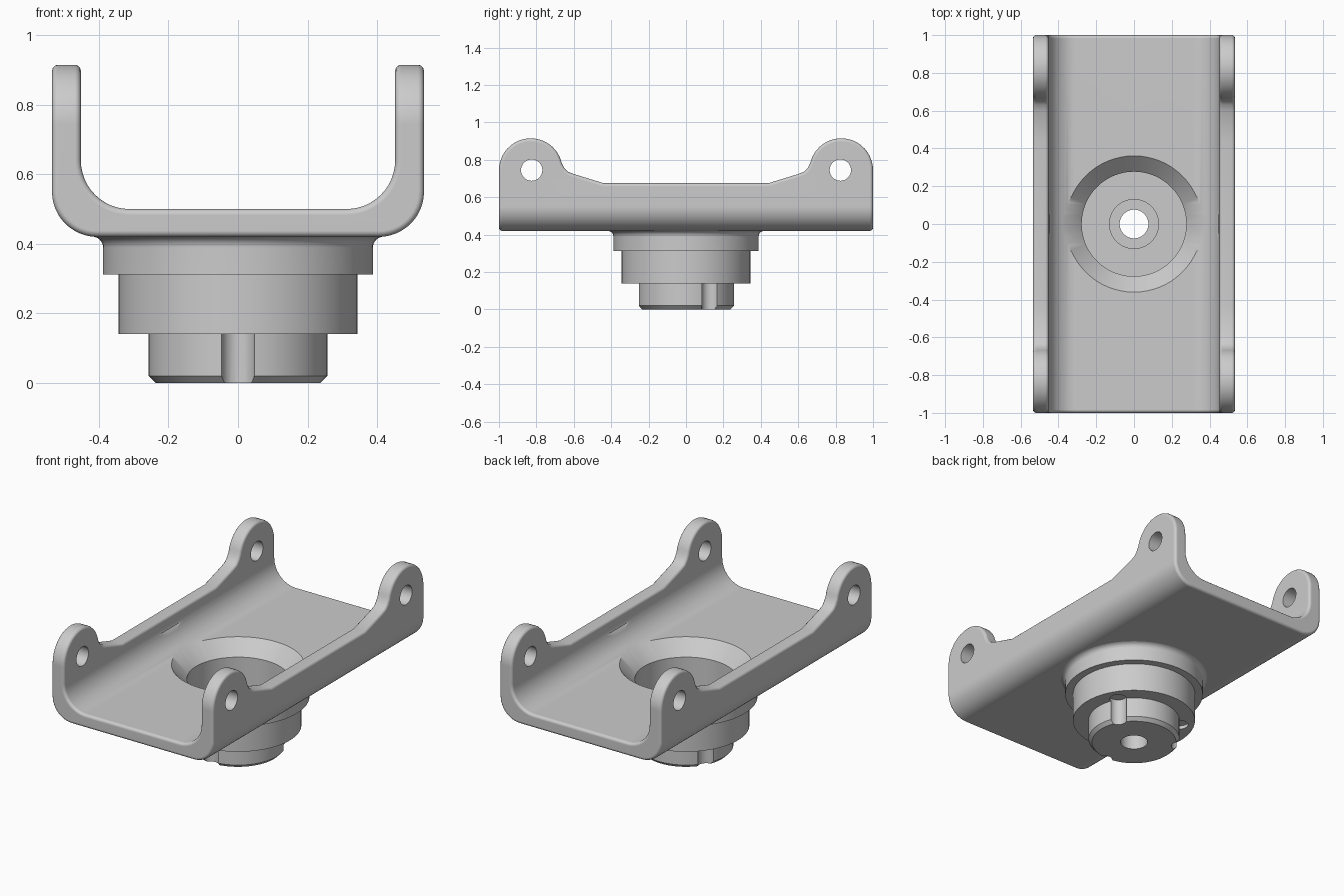
import bpy, bmesh
from math import sin, cos, pi, radians
from mathutils import Vector

if "Cube" in bpy.data.objects:
    bpy.data.objects.remove(bpy.data.objects["Cube"])


def finish(bm, name):
    bmesh.ops.remove_doubles(bm, verts=bm.verts, dist=1e-5)
    bmesh.ops.recalc_face_normals(bm, faces=bm.faces)
    me = bpy.data.meshes.new(name)
    bm.to_mesh(me)
    bm.free()
    ob = bpy.data.objects.new(name, me)
    bpy.context.collection.objects.link(ob)
    return ob


def prism(name, points, vec):
    """Extrude a closed 3D outline along vec."""
    bm = bmesh.new()
    f = bm.faces.new([bm.verts.new(p) for p in points])
    ext = bmesh.ops.extrude_face_region(bm, geom=[f], use_keep_orig=True)
    bmesh.ops.translate(bm, vec=Vector(vec),
                        verts=[v for v in ext["geom"] if isinstance(v, bmesh.types.BMVert)])
    return finish(bm, name)


def lathe(name, profile, steps=64):
    """Revolve an (r, z) profile, starting and ending on the axis, around z."""
    bm = bmesh.new()
    vs = [bm.verts.new((r, 0, z)) for r, z in profile]
    es = [bm.edges.new(p) for p in zip(vs, vs[1:])]
    bmesh.ops.spin(bm, geom=vs + es, axis=(0, 0, 1), cent=(0, 0, 0),
                   angle=2 * pi, steps=steps)
    return finish(bm, name)


def arc(cx, cy, r, a0, a1, n):
    return [(cx + r * cos(radians(a0 + (a1 - a0) * i / n)),
             cy + r * sin(radians(a0 + (a1 - a0) * i / n))) for i in range(n + 1)]


def apply(ob, mod):
    bpy.context.view_layer.objects.active = ob
    bpy.ops.object.modifier_apply(modifier=mod.name)


def boolean(ob, tool, op):
    m = ob.modifiers.new("cut", "BOOLEAN")
    m.operation, m.solver, m.object = op, "EXACT", tool
    apply(ob, m)
    bpy.data.objects.remove(tool)


def mirrored(half):
    return half + [(-a, b) for a, b in reversed(half)]


# U-shaped channel cross-section, right half from outer floor up and round to inner floor
outer = arc(0.405, 0.55, 0.13, -90, 0, 12) + [(0.535, 1.0)]
inner = [(0.452, 1.0)] + arc(0.312, 0.64, 0.14, 0, -90, 12)
section = mirrored(outer + inner)
# order: right outer, right inner, then left inner, left outer
bracket = prism("channel_bracket", [(x, -1.1, z) for x, z in section], (0, 2.2, 0))

# Side silhouette with the two rounded lugs
side = [(0.44, 0.675), (0.60, 0.724), (0.632, 0.737), (0.650, 0.756)]
side += arc(0.83, 0.745, 0.17, 168, 0, 24) + [(1.0, 0.3)]
side = mirrored(side)
boolean(bracket, prism("side_outline", [(-0.7, y, z) for y, z in side], (1.4, 0, 0)),
        "INTERSECT")

# Rounded rims
bev = bracket.modifiers.new("rim", "BEVEL")
bev.width, bev.segments = 0.017, 3
bev.limit_method, bev.angle_limit = "ANGLE", radians(45)
bev.use_clamp_overlap = False
apply(bracket, bev)

# Pin holes through the lugs
for s in (-1, 1):
    hole = [(-0.7, y, z) for y, z in arc(s * 0.825, 0.745, 0.057, 0, 360, 32)[:-1]]
    boolean(bracket, prism("pin_hole", hole, (1.4, 0, 0)), "DIFFERENCE")

# Stepped spigot below the floor, with a fillet under the channel
spigot = lathe("stepped_spigot",
               [(0, 0), (0.237, 0), (0.257, 0.02), (0.257, 0.14), (0.344, 0.14),
                (0.344, 0.312), (0.388, 0.312)]
               + arc(0.420, 0.389, 0.032, 180, 90, 6) + [(0.415, 0.46), (0, 0.46)])

# Three key grooves around the lower step
for a in (30, 150, 270):
    cx, cy = 0.262 * cos(radians(a)), 0.262 * sin(radians(a))
    ring = [(x, y, -0.1) for x, y in arc(cx, cy, 0.048, 0, 360, 24)[:-1]]
    boolean(spigot, prism("groove", ring, (0, 0, 0.26)), "DIFFERENCE")
boolean(bracket, spigot, "UNION")

# Countersunk cavity, counterbore and through hole
boolean(bracket, lathe("cavity", [(0, 0.6), (0.462, 0.6), (0.277, 0.417), (0.277, 0.2),
                                  (0.13, 0.2), (0.13, 0.12), (0.076, 0.12),
                                  (0.076, -0.1), (0, -0.1)]), "DIFFERENCE")

# Smooth shading with crisp edges
bpy.ops.object.select_all(action="DESELECT")
bracket.select_set(True)
bpy.context.view_layer.objects.active = bracket
bpy.ops.object.shade_smooth_by_angle(angle=radians(32))
wn = bracket.modifiers.new("normals", "WEIGHTED_NORMAL")
wn.keep_sharp = True
